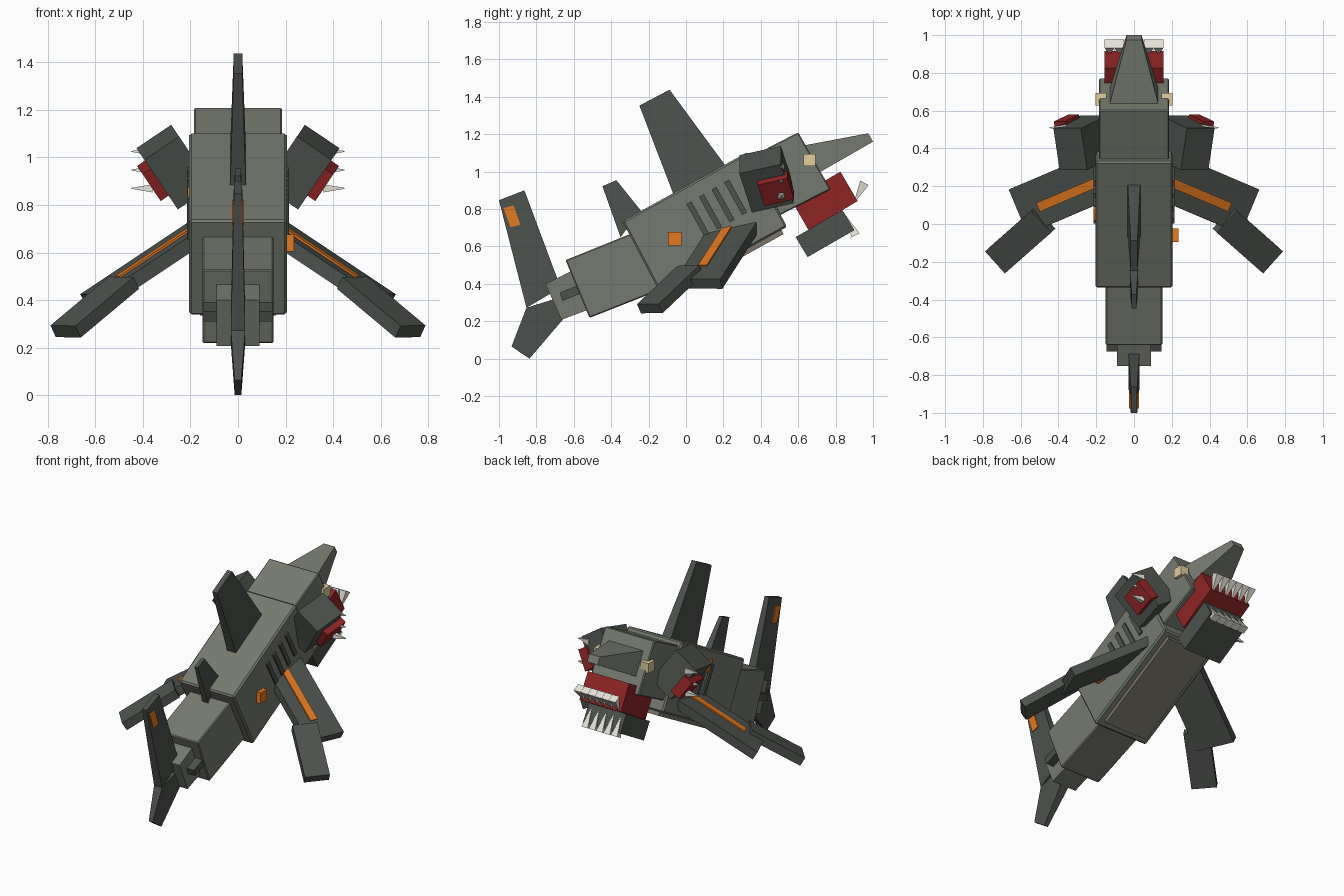
import bpy, bmesh
from mathutils import Vector, Matrix
from math import radians

if "Cube" in bpy.data.objects:
    bpy.data.objects.remove(bpy.data.objects["Cube"])


def mat(name, rgb):
    m = bpy.data.materials.new(name)
    m.diffuse_color = (*rgb, 1)
    m.use_nodes = True
    m.node_tree.nodes["Principled BSDF"].inputs["Base Color"].default_value = m.diffuse_color
    return m


HIDE = mat("hide_grey", (.18, .195, .16))
DARK = mat("fin_grey", (.075, .085, .075))
BELLY = mat("belly_tan", (.2, .18, .145))
RED = mat("mouth_red", (.28, .018, .018))
ORANGE = mat("orange", (.76, .19, .015))
TOOTH = mat("tooth_white", (.78, .76, .68))
EYE = mat("eye_cream", (.75, .62, .35))


def finish(name, bm, material, bevel=0):
    bmesh.ops.recalc_face_normals(bm, faces=bm.faces)
    me = bpy.data.meshes.new(name)
    bm.to_mesh(me)
    bm.free()
    ob = bpy.data.objects.new(name, me)
    bpy.context.collection.objects.link(ob)
    me.materials.append(material)
    if bevel:
        b = ob.modifiers.new("bevel", 'BEVEL')
        b.width, b.segments = bevel, 1
    return ob


def slab(name, pts, hw, material, bevel=0, x=0):
    """Side profile (y, z) extruded in x; hw is a half width or one per point."""
    ws = hw if isinstance(hw, tuple) else (hw,) * len(pts)
    bm = bmesh.new()
    a = [bm.verts.new((x - w, *p)) for p, w in zip(pts, ws)]
    b = [bm.verts.new((x + w, *p)) for p, w in zip(pts, ws)]
    bm.faces.new(a)
    bm.faces.new(b[::-1])
    for i in range(len(pts)):
        j = (i + 1) % len(pts)
        bm.faces.new((a[i], a[j], b[j], b[i]))
    return finish(name, bm, material, bevel)


def block(name, center, size, material, rot=Matrix.Identity(3), bevel=0):
    bm = bmesh.new()
    m = Matrix.Translation(center) @ rot.to_4x4() @ Matrix.Diagonal((*size, 1))
    bmesh.ops.create_cube(bm, size=1, matrix=m)
    return finish(name, bm, material, bevel)


def axes(along, side):
    """Rotation whose x runs along, y sideways and z up from both."""
    u = Vector(along).normalized()
    n = u.cross(Vector(side)).normalized()
    return Matrix((u, n.cross(u), n)).transposed()


def tooth(name, base, tip, radius):
    base, tip = Vector(base), Vector(tip)
    d = tip - base
    ref = (0, 1, 0) if abs(d.x) > abs(d.z) else (1, 0, 0)
    r = axes(d, ref) @ Matrix.Rotation(radians(90), 3, 'Y')
    m = Matrix.Translation((base + tip) / 2) @ r.to_4x4() @ Matrix.Rotation(radians(45), 4, 'Z')
    bm = bmesh.new()
    bmesh.ops.create_cone(bm, cap_ends=True, segments=4, radius1=radius,
                          radius2=.003, depth=d.length, matrix=m)
    finish(name, bm, TOOTH)


def mirrored(ob):
    """Copy to the other side of x = 0."""
    me = ob.data.copy()
    me.transform(Matrix.Diagonal((-1, 1, 1, 1)))
    me.flip_normals()
    o = bpy.data.objects.new(ob.name + "_left", me)
    bpy.context.collection.objects.link(o)
    ob.name += "_right"


# Body segments, pitched nose up
slab("main_body", [(-.34, .735), (.33, 1.105), (.54, .705), (-.13, .335)], .205, HIDE, .01)
slab("head", [(.23, 1.02), (.60, 1.21), (.773, .905), (.40, .715)], .185, HIDE, .006)
slab("snout", [(.63, 1.14), (.975, 1.205), (1.0, 1.16), (.714, .996)], (.13, .04, .04, .13), HIDE)
slab("tail_body", [(-.644, .527), (-.24, .69), (-.13, .37), (-.516, .218)], .15, HIDE, .006)
slab("tail_stub", [(-.751, .40), (-.60, .475), (-.50, .27), (-.666, .208)], .09, HIDE)
slab("tail_keel", [(-.676, .352), (-.585, .39), (-.57, .346), (-.66, .309)], .145, DARK)
slab("belly_panel", [(-.09, .38), (.50, .71), (.522, .666), (-.078, .335)], .16, BELLY)

# Jaws
slab("upper_mouth", [(.826, 1.0), (.917, .842), (.655, .687), (.564, .847)], .155, RED)
slab("lower_jaw", [(.837, .794), (.90, .687), (.65, .543), (.586, .65)], .14, DARK)
for i in range(6):
    x = -.13 + .052 * i
    tooth("upper_tooth", (x, .954, .94), (x, .90, .836), .036)
for i in range(5):
    x = -.11 + .055 * i
    tooth("lower_tooth", (x, .906, .66), (x, .852, .765), .034)

# Upright fins
slab("dorsal_fin", [(-.249, 1.353), (-.088, 1.438), (.22, 1.02), (-.06, .86)],
     (.018, .018, .034, .034), DARK)
slab("rear_dorsal_fin", [(-.447, .922), (-.372, .954), (-.24, .79), (-.35, .65)],
     (.012, .012, .022, .022), DARK)
slab("tail_fin_upper", [(-1.0, .847), (-.864, .90), (-.67, .38), (-.853, .272)],
     (.017, .017, .03, .03), DARK)
slab("tail_fin_lower", [(-.853, .272), (-.70, .32), (-.655, .213), (-.837, 0), (-.933, .065)],
     (.03, .03, .03, .014, .014), DARK)
slab("tail_fin_patch", [(-.976, .805), (-.922, .82), (-.885, .715), (-.938, .703)], .026, ORANGE)

# Eyes
mirrored(block("eye", (.175, .66, 1.062), (.06, .066, .066), EYE))

# Gill slits
for i in range(4):
    mirrored(block(f"gill_{i + 1}", (.205, .064 + .067 * i, .746 + .039 * i),
                   (.02, .03, .2), DARK, Matrix.Rotation(radians(29), 3, 'X')))

# Side fins in two drooping segments with a stripe
span = Vector((.786, -.335, -.525))
r1 = axes(span, (.37, .93, 0))
tip = Vector((.60, .07, .40))
mirrored(block("side_fin_inner", tip - span * .29, (.58, .256, .06), DARK, r1))
mirrored(block("side_fin_stripe", tip - span * .36 + r1 @ Vector((0, -.02, .03)),
               (.46, .05, .016), ORANGE, r1))
a, b = Vector((.48, .023, .473)), Vector((.725, -.193, .268))
mirrored(block("side_fin_outer", (a + b) / 2, ((b - a).length, .157, .058), DARK,
               axes(b - a, (.68, .73, 0))))

# Small side mouths tilted outward and down
r2 = Matrix.Rotation(radians(34), 3, 'Y') @ Matrix.Rotation(radians(15), 3, 'X')
face = Vector((.34, .43, .91))
mirrored(block("side_mouth_block", face + r2 @ Vector((-.088, 0, 0)), (.176, .23, .26), DARK, r2))
mirrored(block("side_mouth_red", face + r2 @ Vector((.005, .05, -.01)), (.07, .165, .14), RED, r2))
for z in (1.025, .947, .87):
    for s in (-1, 1):
        tooth("side_tooth", (s * .36, .51, z), (s * .447, .51, z), .024)

# Orange square marks, one on each flank at different places
block("flank_mark_right", (.215, -.06, .64), (.04, .072, .072), ORANGE)
block("flank_mark_left", (-.195, .055, .84), (.034, .072, .072), ORANGE)
